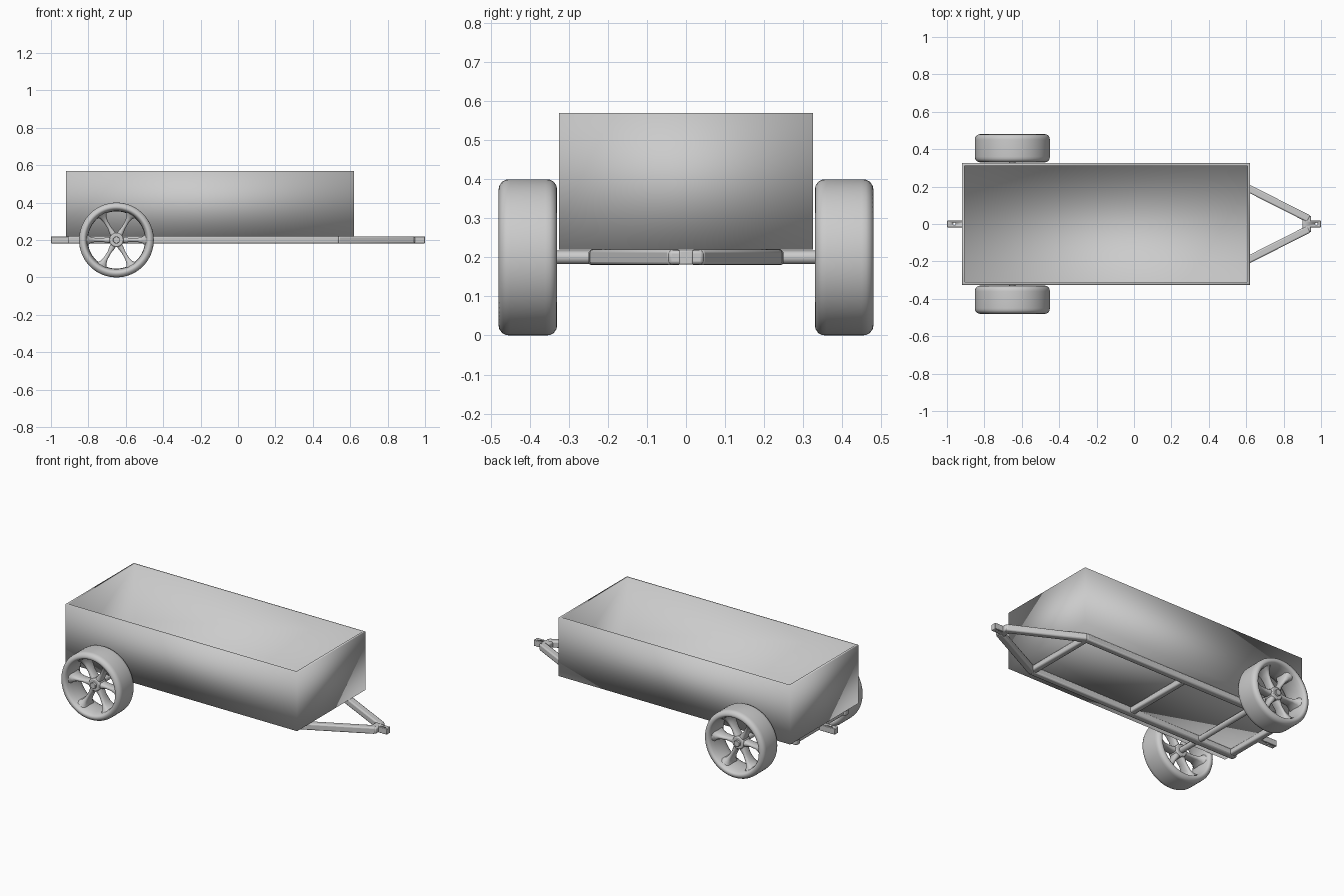
import bpy, bmesh, math
from mathutils import Matrix, Vector

if "Cube" in bpy.data.objects:
    bpy.data.objects.remove(bpy.data.objects["Cube"])


def finish(bm, name, angle=None, bevel=0.0, segs=2):
    bmesh.ops.recalc_face_normals(bm, faces=bm.faces)
    me = bpy.data.meshes.new(name)
    bm.to_mesh(me)
    bm.free()
    ob = bpy.data.objects.new(name, me)
    bpy.context.collection.objects.link(ob)
    bpy.ops.object.select_all(action='DESELECT')
    ob.select_set(True)
    bpy.context.view_layer.objects.active = ob
    if angle is None:
        bpy.ops.object.shade_smooth()
    else:
        bpy.ops.object.shade_smooth_by_angle(angle=math.radians(angle))
    if bevel:
        mod = ob.modifiers.new("bevel", 'BEVEL')
        mod.width, mod.segments = bevel, segs
        mod.limit_method = 'ANGLE'
    return ob


def bar(name, a, b, w=0.04, h=0.04, bevel=0.008):
    """Rectangular tube between two points in the frame plane."""
    a, b = Vector((*a, 0.2)), Vector((*b, 0.2))
    d = b - a
    bm = bmesh.new()
    bmesh.ops.create_cube(bm, size=1, matrix=Matrix.Translation((a + b) / 2)
                          @ Matrix.Rotation(math.atan2(d.y, d.x), 4, 'Z')
                          @ Matrix.Diagonal((d.length, w, h, 1)))
    return finish(bm, name, 40, bevel)


def rod(name, r, y0, y1, sides, x=-0.65, z=0.2, angle=40, bevel=0.0):
    """Cylinder along y."""
    bm = bmesh.new()
    bmesh.ops.create_cone(bm, cap_ends=True, segments=sides, radius1=r, radius2=r,
                          depth=abs(y1 - y0), matrix=Matrix.Translation((x, (y0 + y1) / 2, z))
                          @ Matrix.Rotation(math.pi / 2, 4, 'X'))
    return finish(bm, name, angle, bevel)


# cargo tub: block with inset, sunken top, smooth all over
bm = bmesh.new()
bmesh.ops.create_cube(bm, size=1, matrix=Matrix.Translation((-0.15, 0, 0.395))
                      @ Matrix.Diagonal((1.54, 0.65, 0.35, 1)))
top = max(bm.faces, key=lambda f: f.calc_center_median().z)
bmesh.ops.inset_region(bm, faces=[top], thickness=0.02)
low = bmesh.ops.extrude_face_region(bm, geom=[top])
bmesh.ops.delete(bm, geom=[top], context='FACES_ONLY')
bmesh.ops.translate(bm, vec=(0, 0, -0.33),
                    verts=[v for v in low['geom'] if isinstance(v, bmesh.types.BMVert)])
finish(bm, "cargo_tub")

# chassis rails and drawbar arms
for s, side in ((-1, "right"), (1, "left")):
    bar("rail_" + side, (-0.91, s * 0.23), (0.54, s * 0.23))
    bar("drawbar_" + side, (0.53, s * 0.232), (0.935, s * 0.027))

# cross members
for i, x in enumerate((0.53, -0.17, -0.88)):
    bar(f"cross_member_{i}", (x, -0.23), (x, 0.23), 0.036, 0.036)

# hitches with vertical pin holes
for name, x0, x1, hx in (("front_hitch", 0.91, 1.0, 0.975), ("rear_hitch", -1.0, -0.87, -0.96)):
    ob = bar(name, (x0, 0), (x1, 0), 0.035, 0.036, 0.003)
    cutter = bmesh.new()
    bmesh.ops.create_cone(cutter, cap_ends=True, segments=16, radius1=0.007, radius2=0.007,
                          depth=0.2, matrix=Matrix.Translation((hx, 0, 0.2)))
    cut = finish(cutter, name + "_cutter", 40)
    cut.hide_render = True
    cut.hide_set(True)
    mod = ob.modifiers.new("hole", 'BOOLEAN')
    mod.operation, mod.object = 'DIFFERENCE', cut
bar("drawbar_nose", (0.90, 0), (0.947, 0), 0.09, 0.036)

# axle
rod("axle", 0.017, -0.37, 0.37, 20)

# wheels
half = [(0.153, 0.0), (0.155, 0.035), (0.161, 0.06), (0.167, 0.071), (0.175, 0.075),
        (0.184, 0.073), (0.194, 0.066), (0.199, 0.056), (0.2, 0.045)]
profile = half + [(r, -w) for r, w in reversed(half[1:])]
spoke = [(0.02, 0.016, 0.030), (0.045, 0.015, 0.028), (0.075, 0.010, 0.026),
         (0.115, 0.011, 0.032), (0.14, 0.018, 0.042), (0.157, 0.032, 0.052)]
for s, side in ((-1, "right"), (1, "left")):
    hubpos = Matrix.Translation((-0.65, s * 0.405, 0.2))
    # tyre ring
    bm = bmesh.new()
    n = 64
    rings = []
    for i in range(n):
        a = 2 * math.pi * i / n
        rings.append([bm.verts.new(hubpos @ Vector((r * math.cos(a), w, r * math.sin(a))))
                      for r, w in profile])
    m = len(profile)
    for i in range(n):
        p, q = rings[i], rings[(i + 1) % n]
        for j in range(m):
            bm.faces.new((p[j], p[(j + 1) % m], q[(j + 1) % m], q[j]))
    finish(bm, "tyre_" + side, 50)
    # six flared spokes
    bm = bmesh.new()
    for k in range(6):
        rot = hubpos @ Matrix.Rotation(k * math.pi / 3, 4, 'Y')
        secs = []
        for r, w, d in spoke:
            secs.append([bm.verts.new(rot @ Vector((r, d * cy, w * cz))) for cy, cz in
                         ((1, 0.5), (0.7, 1), (-0.7, 1), (-1, 0.5),
                          (-1, -0.5), (-0.7, -1), (0.7, -1), (1, -0.5))])
        for p, q in zip(secs, secs[1:]):
            for j in range(8):
                bm.faces.new((p[j], p[(j + 1) % 8], q[(j + 1) % 8], q[j]))
        bm.faces.new(secs[0])
        bm.faces.new(secs[-1])
    finish(bm, "spokes_" + side, 60)
    # hub and nut
    rod("hub_" + side, 0.038, s * 0.37, s * 0.438, 32, bevel=0.006)
    rod("hub_nut_" + side, 0.02, s * 0.43, s * 0.45, 6, angle=20, bevel=0.002)
